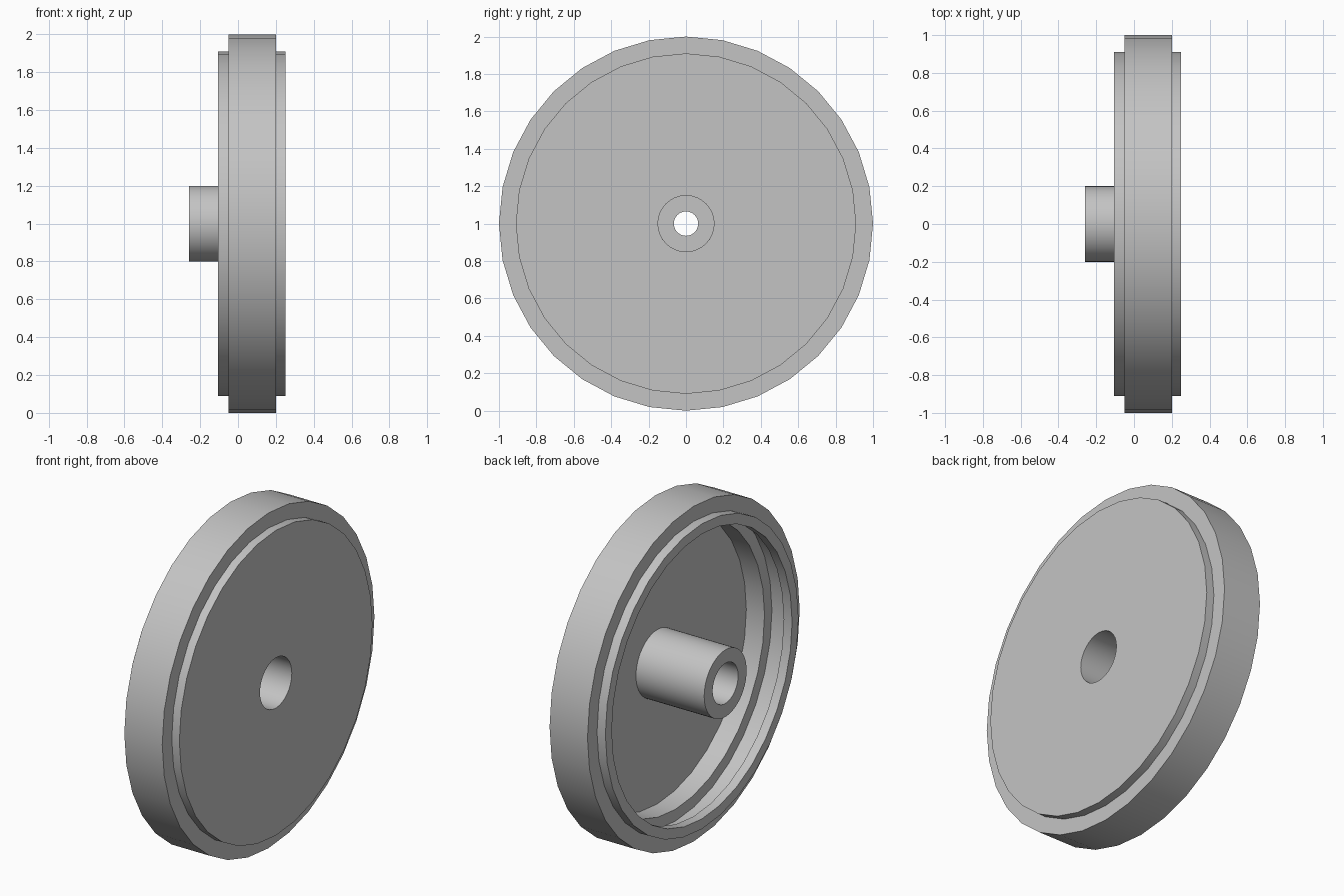
import bpy, bmesh, math

cube = bpy.data.objects.get("Cube")
if cube:
    bpy.data.objects.remove(cube, do_unlink=True)

grey = bpy.data.materials.new("plain grey")
grey.use_nodes = True
colour = (0.55, 0.55, 0.55, 1)
grey.diffuse_color = colour
grey.node_tree.nodes["Principled BSDF"].inputs["Base Color"].default_value = colour


def lathe(name, profile, sides):
    """Spin a closed (x, radius) outline around the wheel's axle."""
    bm = bmesh.new()
    rings = []
    for i in range(sides):
        a = math.tau * i / sides
        rings.append([bm.verts.new((x, r * math.sin(a), 1 + r * math.cos(a)))
                      for x, r in profile])
    n = len(profile)
    for i in range(sides):
        here, there = rings[i], rings[(i + 1) % sides]
        for j in range(n):
            k = (j + 1) % n
            bm.faces.new((here[j], here[k], there[k], there[j]))
    bmesh.ops.recalc_face_normals(bm, faces=bm.faces)
    mesh = bpy.data.meshes.new(name)
    bm.to_mesh(mesh)
    bm.free()
    mesh.materials.append(grey)
    obj = bpy.data.objects.new(name, mesh)
    bpy.context.collection.objects.link(obj)
    bpy.ops.object.select_all(action="DESELECT")
    obj.select_set(True)
    bpy.context.view_layer.objects.active = obj
    bpy.ops.object.shade_smooth_by_angle(angle=math.radians(30))
    return obj


# Tread, stepped side lips and the recessed inside of the rim
lathe("rim", [(-0.05, 1.0), (0.2, 1.0), (0.2, 0.91), (0.25, 0.91),
              (0.25, 0.84), (0.07, 0.84), (0.07, 0.91), (-0.05, 0.91),
              (-0.05, 0.85), (-0.105, 0.85), (-0.105, 0.91), (-0.05, 0.91)], 32)

# Flat plate closing the left side, with the axle opening
lathe("side_plate", [(0.19, 0.84), (0.25, 0.84), (0.25, 0.15), (0.19, 0.15)], 32)

# Hub tube, bored from both ends with a thin web between
lathe("hub", [(-0.26, 0.2), (0.19, 0.2), (0.19, 0.15), (0.0, 0.15),
              (0.0, 0.065), (-0.05, 0.065), (-0.05, 0.12), (-0.26, 0.12)], 48)
